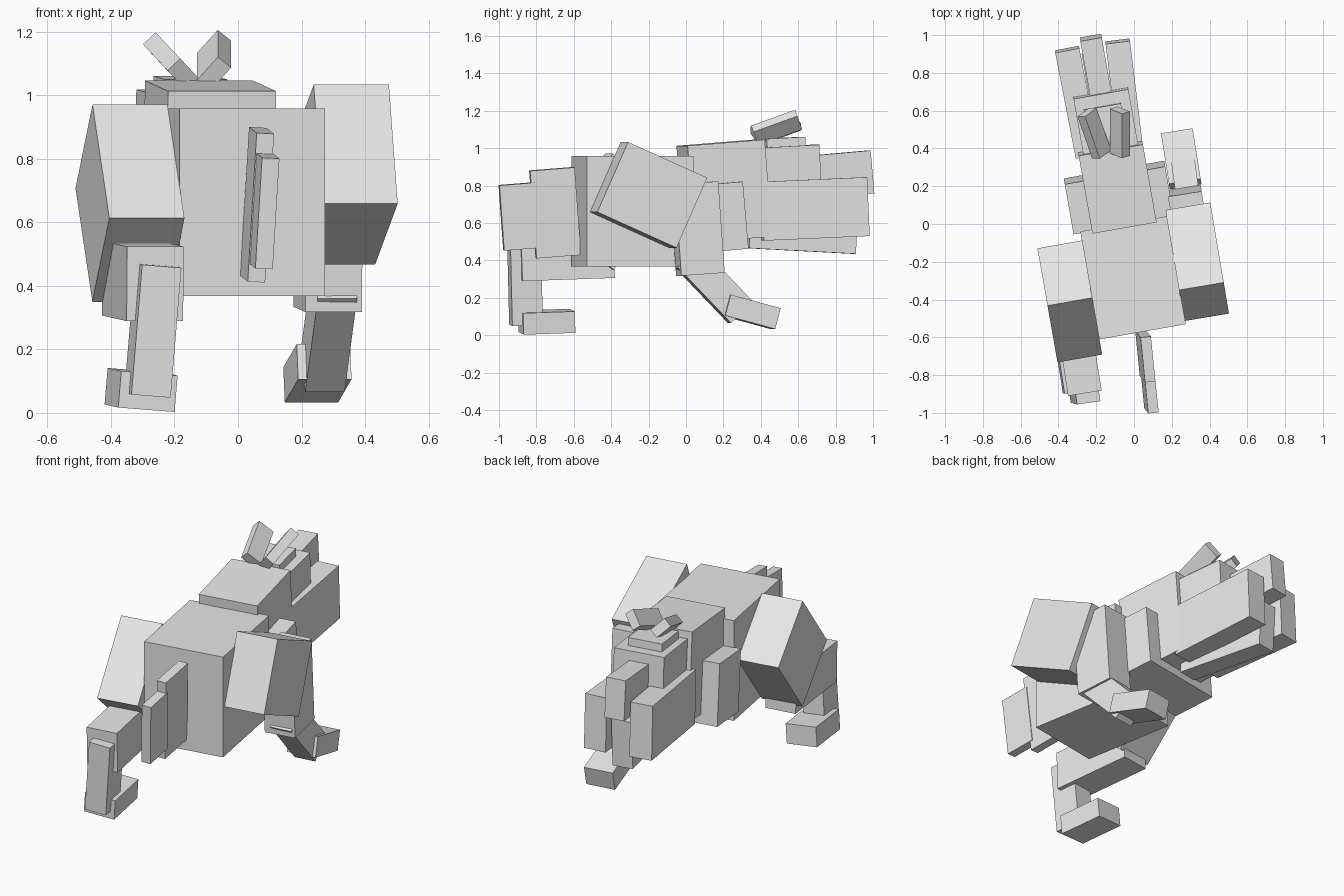
import bpy
import math
from mathutils import Matrix, Vector

grey = bpy.data.materials.new("light_grey")
grey.diffuse_color = (0.8, 0.8, 0.8, 1)


def box(name, centre, size, rot):
    """Block turned by rot degrees: pitch (x), roll (y), yaw (z)."""
    bpy.ops.mesh.primitive_cube_add(size=1)
    ob = bpy.context.object
    ob.name = name
    ob.scale = size
    ob.location = centre
    ob.rotation_euler = [math.radians(a) for a in rot]
    ob.data.materials.append(grey)
    return ob


# Torso and chest
box("torso", (-0.005, -0.285, 0.663), (0.465, 0.58, 0.59), (0, 0, 10))
box("chest", (-0.08, 0.14, 0.63), (0.54, 0.27, 0.36), (5, 0, 10))

# Head, brow, crest and snout
box("head", (-0.09, 0.205, 0.77), (0.345, 0.42, 0.52), (4.5, 0, 10))
box("brow", (-0.148, 0.535, 0.915), (0.295, 0.32, 0.19), (3, 0, 10))
box("crest", (-0.15, 0.52, 1.005), (0.2, 0.21, 0.1), (3, 0, 10))
box("nose", (-0.203, 0.84, 0.86), (0.115, 0.30, 0.23), (5, 0, 10))
box("jaw", (-0.167, 0.62, 0.59), (0.12, 0.58, 0.28), (-3, 0, 10))
box("cheek_left", (-0.30, 0.645, 0.68), (0.13, 0.57, 0.315), (2.5, 0, 11))
box("cheek_right", (-0.052, 0.685, 0.675), (0.13, 0.57, 0.315), (2.5, 0, 7))


# Ears: blades running back along the head and splayed outwards
def ear(name, centre, along, up):
    y = Vector(along).normalized()
    x = y.cross(Vector(up)).normalized()
    z = x.cross(y)
    ob = box(name, centre, (1, 1, 1), (0, 0, 0))
    axes = Matrix((x, y, z)).transposed().to_4x4()
    ob.matrix_world = Matrix.Translation(centre) @ axes @ Matrix.Diagonal((0.055, 0.25, 0.1, 1))


ear("ear_left", (-0.21, 0.48, 1.105), (-0.08, 0.23, 0.085), (-0.7, 0, 0.75))
ear("ear_right", (-0.075, 0.485, 1.11), (0.0, 0.235, 0.085), (0.6, 0, 0.75))

# Tail in two upright slabs
box("tail_base", (0.06, -0.70, 0.655), (0.055, 0.24, 0.47), (4.5, 3, 6))
box("tail_tip", (0.083, -0.893, 0.635), (0.055, 0.19, 0.35), (4.5, 3, 6))

# Left leg, stretched back
box("thigh_left", (-0.34, -0.41, 0.66), (0.24, 0.405, 0.47), (-40.5, 0, 10))
box("shin_left", (-0.30, -0.645, 0.415), (0.18, 0.5, 0.235), (2, 0, 9))
box("ankle_left", (-0.268, -0.86, 0.26), (0.125, 0.165, 0.41), (2, 4.5, 8))
box("foot_left", (-0.305, -0.745, 0.072), (0.18, 0.28, 0.115), (2, 4.5, 9))

# Right leg, reaching forward
box("thigh_right", (0.335, -0.20, 0.75), (0.24, 0.47, 0.41), (-24, 0, 9.5))
box("shin_right", (0.285, 0.06, 0.57), (0.18, 0.235, 0.49), (4, 0, 9))
box("ankle_right", (0.285, 0.15, 0.27), (0.125, 0.165, 0.41), (44, 0, 8))
box("foot_right", (0.25, 0.345, 0.125), (0.17, 0.28, 0.115), (-15, 0, 9))
